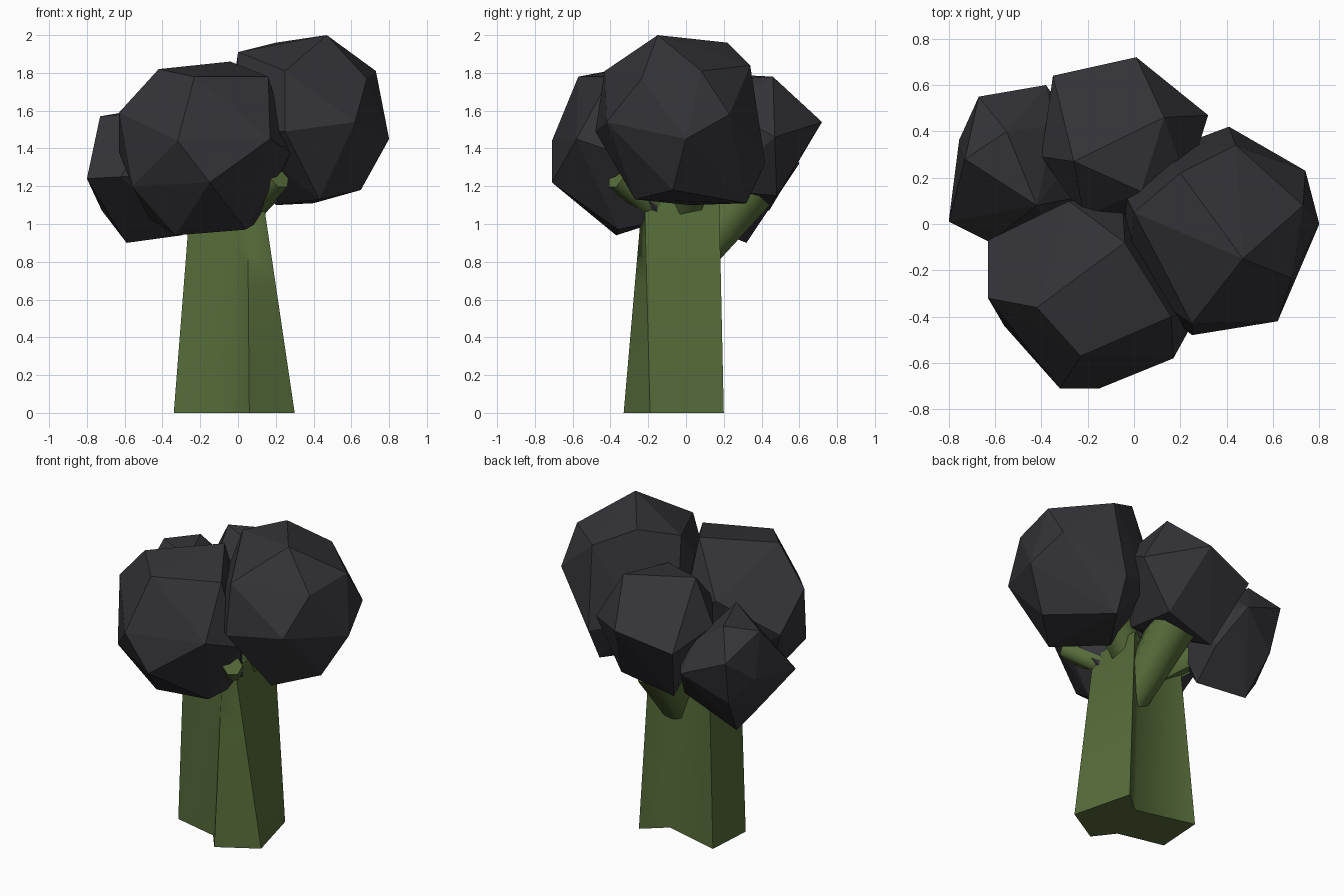
import bpy, bmesh, math
from mathutils import Vector

if "Cube" in bpy.data.objects:
    bpy.data.objects.remove(bpy.data.objects["Cube"])


def material(name, rgb):
    m = bpy.data.materials.new(name)
    m.diffuse_color = (*rgb, 1)
    m.use_nodes = True
    m.node_tree.nodes["Principled BSDF"].inputs["Base Color"].default_value = m.diffuse_color
    return m


CROWN = material("dark crown", (0.034, 0.034, 0.040))
STALK = material("stalk green", (0.095, 0.150, 0.042))


def finish(bm, name, mat, smooth=0):
    bmesh.ops.recalc_face_normals(bm, faces=bm.faces)
    me = bpy.data.meshes.new(name)
    bm.to_mesh(me)
    bm.free()
    me.materials.append(mat)
    ob = bpy.data.objects.new(name, me)
    bpy.context.collection.objects.link(ob)
    if smooth:
        bpy.context.view_layer.objects.active = ob
        ob.select_set(True)
        bpy.ops.object.shade_smooth_by_angle(angle=math.radians(smooth))
        ob.select_set(False)
    return ob


def lobe(name, centre, radius, corners, count=22):
    """Faceted ball: evenly spread points, replaced near the given corners, then hulled."""
    c = Vector(centre)
    corners = [Vector(p) for p in corners]
    pts = list(corners)
    for i in range(count):
        z = 1 - (2 * i + 1) / count
        a = i * math.pi * (3 - math.sqrt(5))
        r = math.sqrt(1 - z * z)
        d = Vector((r * math.cos(a), r * math.sin(a), z))
        if all(d.angle(p - c) > math.radians(36) for p in corners):
            pts.append(c + d * radius)
    bm = bmesh.new()
    for p in pts:
        bm.verts.new(p)
    bmesh.ops.convex_hull(bm, input=bm.verts)
    loose = [v for v in bm.verts if not v.link_faces]
    bmesh.ops.delete(bm, geom=loose, context='VERTS')
    return finish(bm, name, CROWN)


def loft(name, rings):
    """Skin a stack of equal-sized rings and cap both ends."""
    bm = bmesh.new()
    rows = [[bm.verts.new(p) for p in ring] for ring in rings]
    n = len(rows[0])
    for lo, hi in zip(rows, rows[1:]):
        for i in range(n):
            j = (i + 1) % n
            bm.faces.new((lo[i], lo[j], hi[j], hi[i]))
    bm.faces.new(rows[0][::-1])
    bm.faces.new(rows[-1])
    return finish(bm, name, STALK, 60)


def branch(name, a, b, ra, rb, sides=6):
    a, b = Vector(a), Vector(b)
    q = (b - a).to_track_quat('Z', 'Y')
    rings = []
    for p, r in ((a, ra), (b, rb)):
        rings.append([p + q @ Vector((r * math.cos(k * math.tau / sides),
                                      r * math.sin(k * math.tau / sides), 0))
                      for k in range(sides)])
    return loft(name, rings)


# crown lobes
lobe("crown_right", (0.36, -0.03, 1.55), 0.44,
     [(0.47, -0.15, 2.0), (0.80, 0.0, 1.45), (0.62, -0.42, 1.54), (0.25, -0.48, 1.49),
      (0.74, 0.23, 1.58), (0.73, 0.08, 1.81), (0.41, 0.42, 1.32), (0.20, 0.22, 1.96),
      (0.65, -0.07, 1.18), (0.43, -0.27, 1.13), (0.44, 0.34, 1.84), (0.25, -0.43, 1.81),
      (0.20, 0.02, 1.10), (0.40, 0.32, 1.11), (0.0, 0.05, 1.91)])
lobe("crown_front", (-0.18, -0.28, 1.40), 0.43,
     [(-0.42, -0.36, 1.82), (-0.23, -0.57, 1.78), (0.16, -0.40, 1.78), (-0.32, -0.71, 1.44),
      (-0.15, -0.71, 1.22), (-0.63, -0.32, 1.59), (0.17, -0.58, 1.45), (0.28, -0.38, 1.38),
      (-0.56, -0.44, 1.20), (-0.33, -0.37, 0.94), (-0.63, -0.07, 1.38), (-0.04, -0.08, 1.86),
      (0.04, -0.36, 0.97), (-0.47, -0.20, 1.03), (0.12, -0.12, 1.02)])
lobe("crown_back", (-0.05, 0.35, 1.44), 0.38,
     [(0.01, 0.72, 1.54), (0.32, 0.47, 1.46), (-0.35, 0.64, 1.45), (0.13, 0.46, 1.78),
      (-0.26, 0.27, 1.79), (0.13, 0.48, 1.15), (-0.40, 0.29, 1.52), (0.03, 0.14, 1.76),
      (-0.22, 0.44, 1.07)])
lobe("crown_left", (-0.48, 0.25, 1.25), 0.30,
     [(-0.67, 0.55, 1.44), (-0.38, 0.60, 1.32), (-0.80, 0.01, 1.24), (-0.73, 0.28, 1.57),
      (-0.59, 0.32, 0.90), (-0.55, 0.40, 1.60), (-0.62, -0.08, 1.25), (-0.30, 0.22, 0.94),
      (-0.42, 0.08, 1.60)])

# trunk: fluted outline that narrows and softens towards the top
BASE = [(0.30, -0.19), (0.06, -0.33), (-0.04, -0.20), (-0.34, -0.13),
        (-0.32, 0.18), (0.06, 0.08), (0.20, 0.20)]
TOP = [(0.13, -0.22), (0.05, -0.23), (0.0, -0.18), (-0.25, -0.20),
       (-0.25, 0.12), (0.02, 0.08), (0.14, 0.175)]
rings = []
for i in range(6):
    t = i / 5
    rings.append([(a[0] + (b[0] - a[0]) * t, a[1] + (b[1] - a[1]) * t, 1.15 * t)
                  for a, b in zip(BASE, TOP)])
loft("trunk", rings)

# branches reaching into the lobes
branch("branch_back", (0.05, -0.04, 0.71), (-0.02, 0.33, 1.18), 0.10, 0.15)
branch("branch_right", (0.0, 0.0, 1.05), (0.22, 0.04, 1.30), 0.11, 0.12)
branch("branch_front", (0.05, -0.15, 1.08), (0.22, -0.37, 1.24), 0.08, 0.06)
branch("branch_left", (-0.12, 0.05, 1.02), (-0.35, 0.2, 1.2), 0.10, 0.10)
